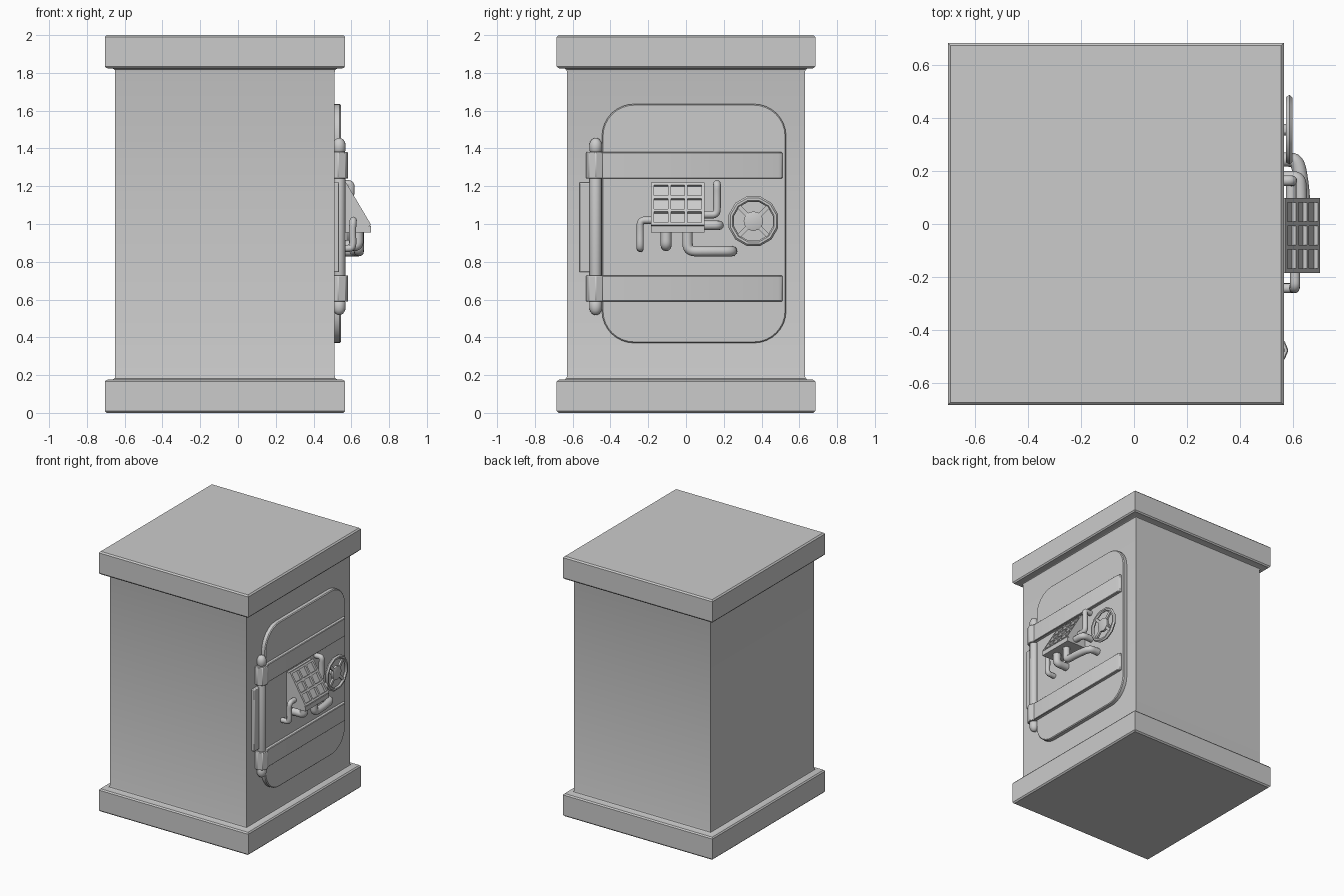
import bpy, bmesh, math
from mathutils import Vector, Matrix

if "Cube" in bpy.data.objects:
    bpy.data.objects.remove(bpy.data.objects["Cube"])


def finish(name, bm, bevel=0.0, segs=2, angle=35):
    bmesh.ops.recalc_face_normals(bm, faces=bm.faces)
    me = bpy.data.meshes.new(name)
    bm.to_mesh(me)
    bm.free()
    ob = bpy.data.objects.new(name, me)
    bpy.context.collection.objects.link(ob)
    if bevel:
        m = ob.modifiers.new("bevel", 'BEVEL')
        m.width, m.segments, m.limit_method = bevel, segs, 'ANGLE'
    bpy.ops.object.select_all(action='DESELECT')
    ob.select_set(True)
    bpy.context.view_layer.objects.active = ob
    bpy.ops.object.shade_smooth_by_angle(angle=math.radians(angle))
    return ob


def loft(bm, rings, closed=False):
    """Bridge rings of points, capping the ends unless closed."""
    vr = [[bm.verts.new(p) for p in r] for r in rings]
    n = len(vr[0])
    pairs = list(zip(vr, vr[1:])) + ([(vr[-1], vr[0])] if closed else [])
    for a, b in pairs:
        for i in range(n):
            j = (i + 1) % n
            bm.faces.new((a[i], a[j], b[j], b[i]))
    if not closed:
        bm.faces.new(vr[0])
        bm.faces.new(vr[-1])


def box(bm, size, matrix):
    bmesh.ops.create_cube(bm, size=1, matrix=matrix @ Matrix.Diagonal((*size, 1)))


# Cabinet: rectangular rings following the plinth, cove and lid profile
bm = bmesh.new()
prof = [(0.045, 0), (0.055, 0.01), (0.055, 0.165), (0.047, 0.175),
        (0.012, 0.178), (0.003, 0.183), (0, 0.195)]
prof += [(o, 2 - z) for o, z in reversed(prof)]
loft(bm, [[(-0.65 - o, -0.63 - o, z), (0.512 + o, -0.63 - o, z),
           (0.512 + o, 0.63 + o, z), (-0.65 - o, 0.63 + o, z)] for o, z in prof])
finish("safe_cabinet", bm)


# Door: rounded rectangle with a small chamfered front edge
def rounded(x, y0, y1, z0, z1, r, n=8):
    pts = []
    for k, (cy, cz) in enumerate([(y1 - r, z1 - r), (y0 + r, z1 - r),
                                  (y0 + r, z0 + r), (y1 - r, z0 + r)]):
        for i in range(n + 1):
            a = math.pi / 2 * (k + i / n)
            pts.append((x, cy + r * math.cos(a), cz + r * math.sin(a)))
    return pts


bm = bmesh.new()
loft(bm, [rounded(0.50, -0.445, 0.53, 0.37, 1.635, 0.17),
          rounded(0.538, -0.445, 0.53, 0.37, 1.635, 0.17),
          rounded(0.544, -0.439, 0.524, 0.376, 1.629, 0.164)])
finish("door", bm)

# Hinge backing plate
bm = bmesh.new()
box(bm, (0.04, 0.125, 0.475), Matrix.Translation((0.516, -0.5025, 0.9825)))
finish("hinge_plate", bm, 0.005)

# Hinge rod with domed ends
HX, HY = 0.536, -0.478
half = [(0.006, 0.469), (0.02, 0.462), (0.031, 0.446), (0.034, 0.428),
        (0.034, 0.402), (0.03, 0.396), (0.032, 0.39)]
rod = [(r, -z) for r, z in half] + [(r, z) for r, z in reversed(half)]
bm = bmesh.new()
loft(bm, [[(HX + r * math.cos(i * math.tau / 16), HY + r * math.sin(i * math.tau / 16),
            0.987 + z) for i in range(16)] for r, z in rod])
finish("hinge_rod", bm)

# Hinge straps: flat bar plus octagonal knuckle round the rod
for label, z0, z1 in (("upper", 1.24, 1.38), ("lower", 0.59, 0.727)):
    bm = bmesh.new()
    bar = [(0.52, -0.47), (0.568, -0.47), (0.568, 0.488), (0.556, 0.51), (0.52, 0.51)]
    knuckle = [(0.531 + 0.054 * math.cos(i * math.pi / 4),
                HY + 0.052 * math.sin(i * math.pi / 4)) for i in range(8)]
    for shape in (bar, knuckle):
        loft(bm, [[(x, y, z) for x, y in shape] for z in (z0, z1)])
    finish(label + "_hinge_strap", bm, 0.004, 1)

# Lock box: wedge whose sloped face carries a raised grid
TOP, BOT = Vector((0.572, 0, 1.22)), Vector((0.705, 0, 0.995))
d = (BOT - TOP).normalized()
nrm = Vector((-d.z, 0, d.x))
L = (BOT - TOP).length
depth = 0.018
a, b = TOP - nrm * depth, BOT - nrm * depth
side = [(0.53, 1.22), (a.x, 1.22 - 0.008), (b.x, b.z), (0.705, 0.99),
        (0.705, 0.955), (0.53, 0.955)]
Y0, Y1 = -0.185, 0.098
bm = bmesh.new()
loft(bm, [[(x, y, z) for x, z in side] for y in (Y0, Y1)])
finish("lock_box", bm)

frame = Matrix((d, Vector((0, 1, 0)), nrm)).transposed().to_4x4()
bm = bmesh.new()
w = 0.016
for i in range(4):
    y = Y0 + w / 2 + (Y1 - Y0 - w) * i / 3
    c = TOP + d * L / 2 - nrm * depth / 2
    box(bm, (L, w, depth), Matrix.Translation((c.x, y, c.z)) @ frame)
    c = TOP + d * (w / 2 + (L - w) * i / 3) - nrm * depth / 2
    box(bm, (w, Y1 - Y0, depth), Matrix.Translation((c.x, (Y0 + Y1) / 2, c.z)) @ frame)
finish("lock_grid", bm)

# Pipes from the lock box bending into the door
pipes = {
    "left_pipe": (0.019, [(0.61, -0.17, 1.02), (0.61, -0.20, 1.02), (0.61, -0.243, 1.02),
                          (0.605, -0.243, 0.96), (0.61, -0.243, 0.875),
                          (0.58, -0.243, 0.87), (0.53, -0.243, 0.87)]),
    "short_lower_pipe": (0.029, [(0.635, -0.105, 0.97), (0.635, -0.105, 0.93),
                                 (0.635, -0.105, 0.885), (0.59, -0.105, 0.885),
                                 (0.53, -0.105, 0.885)]),
    "long_lower_pipe": (0.027, [(0.64, 0.008, 0.97), (0.64, 0.008, 0.92),
                                (0.64, 0.01, 0.856), (0.64, 0.09, 0.856),
                                (0.635, 0.15, 0.856), (0.62, 0.24, 0.856),
                                (0.58, 0.245, 0.856), (0.53, 0.245, 0.856)]),
    "short_right_pipe": (0.025, [(0.63, 0.08, 0.993), (0.63, 0.13, 0.993),
                                 (0.625, 0.175, 0.993), (0.58, 0.175, 0.993),
                                 (0.53, 0.175, 0.993)]),
    "upper_right_pipe": (0.02, [(0.595, 0.08, 1.05), (0.595, 0.12, 1.05),
                                (0.595, 0.164, 1.05), (0.595, 0.164, 1.11),
                                (0.595, 0.164, 1.16), (0.6, 0.164, 1.212),
                                (0.57, 0.164, 1.212), (0.53, 0.164, 1.212)]),
}
for name, (radius, pts) in pipes.items():
    cu = bpy.data.curves.new(name, 'CURVE')
    cu.dimensions = '3D'
    cu.bevel_depth, cu.bevel_resolution = radius, 4
    cu.use_fill_caps = True
    sp = cu.splines.new('NURBS')
    sp.points.add(len(pts) - 1)
    for p, co in zip(sp.points, pts):
        p.co = (*co, 1)
    sp.order_u, sp.use_endpoint_u, sp.resolution_u = 3, True, 5
    ob = bpy.data.objects.new(name, cu)
    bpy.context.collection.objects.link(ob)
    bpy.ops.object.select_all(action='DESELECT')
    ob.select_set(True)
    bpy.context.view_layer.objects.active = ob
    bpy.ops.object.convert(target='MESH')
    bpy.ops.object.shade_smooth_by_angle(angle=math.radians(50))

# Handwheel: twelve-sided rim, diagonal spokes, hub and axle
WY, WZ = 0.357, 1.015
bm = bmesh.new()
rim = [(0.575, 0.128), (0.589, 0.136), (0.6, 0.126), (0.6, 0.114), (0.588, 0.106), (0.576, 0.114)]
loft(bm, [[(x, WY + r * math.cos(t), WZ + r * math.sin(t)) for x, r in rim]
          for t in (math.radians(15 + 30 * i) for i in range(12))], closed=True)
for k in range(4):
    rot = Matrix.Translation((0.586, WY, WZ)) @ Matrix.Rotation(math.radians(45 + 90 * k), 4, 'X')
    box(bm, (0.014, 0.075, 0.022), rot @ Matrix.Translation((0, 0.078, 0)))
hub = [(0.53, 0.022), (0.576, 0.022), (0.577, 0.052), (0.594, 0.052), (0.597, 0.044)]
loft(bm, [[(x, WY + r * math.cos(i * math.tau / 12), WZ + r * math.sin(i * math.tau / 12))
           for i in range(12)] for x, r in hub])
finish("handwheel", bm, angle=30)
